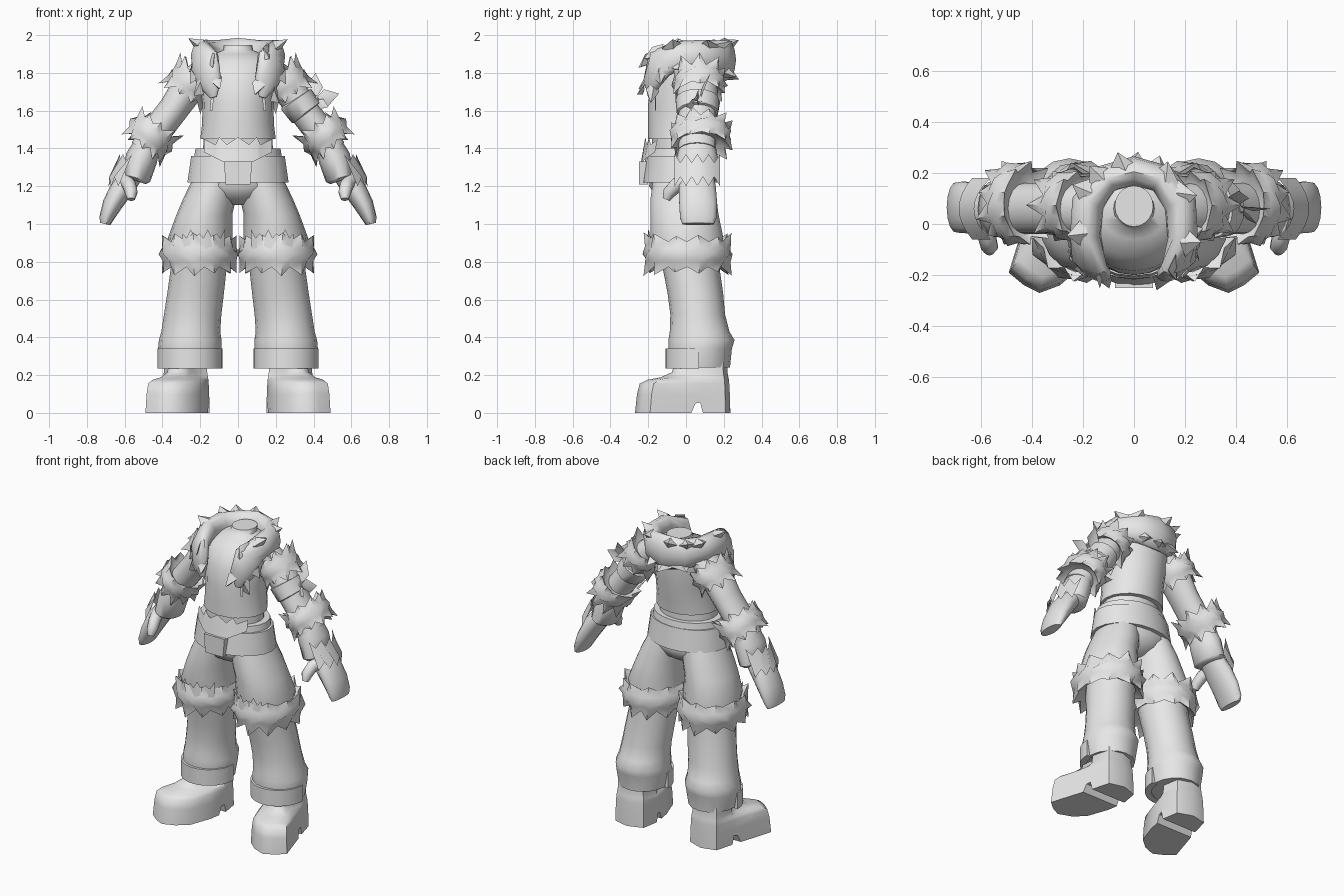
import bpy, bmesh, random
from math import sin, cos, pi, sqrt, radians
from mathutils import Vector as V

random.seed(4)
cube = bpy.data.objects.get("Cube")
if cube:
    bpy.data.objects.remove(cube)

grey = bpy.data.materials.new("plain_grey")
grey.use_nodes = True
grey.diffuse_color = (.8, .8, .8, 1)
grey.node_tree.nodes["Principled BSDF"].inputs["Base Color"].default_value = (.8, .8, .8, 1)
parts = []


def make(name, verts, faces, mirror=True):
    """Create the part, or a left and right pair of it."""
    for side, s in ((("left_", 1), ("right_", -1)) if mirror else (("", 1),)):
        mesh = bpy.data.meshes.new(side + name)
        mesh.from_pydata([(p[0] * s, p[1], p[2]) for p in verts], [], faces)
        bm = bmesh.new()
        bm.from_mesh(mesh)
        bmesh.ops.recalc_face_normals(bm, faces=bm.faces)
        bm.to_mesh(mesh)
        bm.free()
        mesh.materials.append(grey)
        ob = bpy.data.objects.new(side + name, mesh)
        bpy.context.collection.objects.link(ob)
        parts.append(ob)


def skin(rings, caps=True, closed=True):
    """Join equal rings of points into a surface."""
    n = len(rings[0])
    faces = [(i * n + j, i * n + (j + 1) % n, (i + 1) * n + (j + 1) % n, (i + 1) * n + j)
             for i in range(len(rings) - 1) for j in range(n if closed else n - 1)]
    if caps:
        faces += [tuple(range(n)), tuple(range(len(rings) * n - n, len(rings) * n))]
    return [p for r in rings for p in r], faces


def frame(t, ref):
    t = t.normalized()
    v = (ref - t * ref.dot(t)).normalized()
    return v.cross(t), v


def loft(path, n=16, flat=False, ref=None):
    """Elliptical sections (x, y, z, half width, half depth) along a path."""
    rings = []
    for i, (x, y, z, a, b) in enumerate(path):
        t = V(path[min(i + 1, len(path) - 1)][:3]) - V(path[max(i - 1, 0)][:3])
        if flat:
            t = V((0, 0, 1))
        u, v = frame(t, ref(x, y) if ref else V((0, 1, 0)))
        rings.append([V((x, y, z)) + u * a * cos(2 * pi * k / n) + v * b * sin(2 * pi * k / n)
                      for k in range(n)])
    return skin(rings)


def tuft(verts, faces, p, d, side, length, w):
    """Flat pointed lock of fur."""
    d = d.normalized()
    thick = d.cross(side).normalized() * w * .6
    k = len(verts)
    verts += [p + side * w, p + thick, p - side * w, p - thick, p + d * length]
    faces += [(k + j, k + (j + 1) % 4, k + 4) for j in range(4)]


def fur(name, centre, axis, a, b, width, count, length):
    """Puffy band around an ellipse whose rims are drawn out into points."""
    c, n = V(centre), count * 2
    t = V(axis).normalized()
    u, v = frame(t, V((0, 1, 0)))
    jitter = [random.uniform(.6, 1.35) for k in range(n)]
    rings = []
    for h, s, point in ((-.6, .8, 0), (-.9, 1, 1), (-.4, 1.12, .25), (0, 1.16, .5),
                        (.4, 1.12, .25), (.9, 1, 1), (.6, .8, 0)):
        ring = []
        for k in range(n):
            q = 2 * pi * (k + random.uniform(-.15, .15)) / n
            out = u * a * cos(q) + v * b * sin(q)
            tip = length * point * jitter[k] if k % 2 == (abs(h) > .3) else 0
            ring.append(c + out * s + out.normalized() * tip * .6
                        + t * (h * width + tip * .7 * ((h > 0) - (h < 0))))
        rings.append(ring)
    make(name, *skin(rings))


def band(name, c, a, b, z0, z1, thick, end, mirror, taper=0):
    """Strap around an ellipse, from angle pi onwards."""
    n, rings = 20, []
    for k in range(n + 1):
        q = pi + end * k / n
        rings.append([(c[0] + (a - m) * cos(q), c[1] + (b - m) * sin(q), z)
                      for m, z in ((0, z0), (taper, z1), (thick, z1), (thick, z0))])
    make(name, *skin(rings, end < 6), mirror)


def strip(name, top, bottom, mirror=True):
    make(name, *skin([top, bottom], False, False), mirror)


# Torso, neck and waist
make("torso", *loft([(0, -.025, 1.45, .2, .175), (0, -.02, 1.53, .19, .18), (0, -.01, 1.64, .188, .19),
     (0, .003, 1.76, .205, .187), (0, .03, 1.86, .2, .16), (0, .05, 1.9, .13, .11),
     (0, .06, 1.92, .08, .08), (0, .07, 1.948, .075, .08)], 20, True), False)
make("waist", *loft([(0, -.03, 1.33, .19, .15), (0, -.03, 1.47, .18, .15)], 20, True), False)
strip("drawstring", [V((.125, -.165, 1.7)), V((.14, -.16, 1.7))],
      [V((.135, -.165, 1.6)), V((.15, -.16, 1.6))])

# Hood collar with tufts
half = [(.13, -.185, 1.67, .02, .015), (.15, -.18, 1.75, .07, .04), (.178, -.14, 1.85, .1, .05),
        (.19, -.04, 1.89, .08, .06), (.18, .08, 1.89, .085, .065), (.11, .175, 1.875, .1, .06)]
path = half + [(0, .205, 1.87, .115, .06)] + [(-p[0],) + p[1:] for p in reversed(half)]
radial = lambda x, y: V((x * .7, y - .03, 0))
verts, faces = loft(path, 12, ref=radial)
for i in range(1, len(path) - 1):
    p, before, after = (V(path[j][:3]) for j in (i, i - 1, i + 1))
    t = (after - before).normalized()
    u, v = frame(t, radial(p.x, p.y))
    lapel = abs(t.z) > .4
    down = V((0, 0, -1.3 if lapel else 0))
    for s in (-1, 1):
        d = u * s * (.8 if lapel else .3) + v * .6 + down + t * random.uniform(-.7, .7)
        tuft(verts, faces, p + (after - before) * random.uniform(-.2, .2) + u * s * path[i][3] * .65
             + v * path[i][4] * .25, d, t, .075, .06)
make("fur_collar", verts, faces, False)

# Belt, buckle and jagged front patch
band("belt", (0, -.028), .268, .205, 1.22, 1.36, .07, 2 * pi, False, .02)
band("belt_lining", (0, -.028), .235, .185, 1.34, 1.4, .05, 2 * pi, False, .01)
make("buckle", *skin([[(-.075, y, 1.33), (.075, y, 1.33), (.065, y, 1.21), (-.065, y, 1.21)]
     for y in (-.25, -.2)]), False)
xs = (-.18, -.12, -.1, -.06, 0, .06, .1, .12, .18)
zs = (1.45, 1.42, 1.46, 1.42, 1.46, 1.42, 1.46, 1.42, 1.45)
strip("belt_patch", [V((x, -.215 + x * x * 2, z)) for x, z in zip(xs, zs)],
      [V((x, -.245 + x * x * 2.5, 1.29 + abs(x) * .5)) for x in xs], False)

# Trousers
make("hips", *loft([(0, -.01, 1.1, .06, .07), (0, -.015, 1.14, .16, .14), (0, -.02, 1.2, .25, .175),
     (0, -.025, 1.33, .215, .16)], 20, True), False)
make("thigh", *loft([(.2, .01, .8, .16, .18), (.2, .005, .93, .17, .195), (.178, -.008, 1.05, .148, .183),
     (.152, -.013, 1.13, .14, .178), (.115, -.02, 1.25, .12, .155)], 18, True))
make("lower_leg", *loft([(.255, .075, .24, .15, .158), (.255, .075, .34, .168, .168),
     (.253, .082, .385, .166, .175), (.25, .072, .43, .156, .158), (.24, .062, .52, .152, .145),
     (.225, .05, .63, .15, .147), (.21, .03, .75, .148, .15), (.2, .02, .85, .148, .16)], 16, True))
band("leg_strap", (.255, .07), .172, .178, .235, .34, .04, pi, True)
fur("knee_fur", (.208, .01, .84), (0, 0, 1), .172, .195, .075, 11, .06)
cols = [.07 + .0225 * k for k in range(11)]
front = lambda x: -.205 * sqrt(1 - ((x - .2) / .178) ** 2)
strip("thigh_patch", [V((x, front(x), .97 - .045 * (k % 2) - .02 * (k % 4 == 2))) for k, x in enumerate(cols)],
      [V((x, front(x) - .003, .87)) for x in cols])

# Boots, with an instep notch cut in the sole
outline = [(.17, .2), (.27, .235), (.37, .21), (.405, .08), (.45, -.06), (.49, -.19), (.43, -.24),
           (.37, -.27), (.29, -.24), (.22, -.18), (.17, -.04), (.15, .08)]
ankle = V((.28, .085))
rings = []
for z, toe, heel in ((0, 1, 1), (.1, .97, .98), (.155, .93, .96), (.175, .82, .95), (.188, .62, .93),
                     (.215, .45, .9), (.27, .4, .88)):
    ring = []
    for p in outline:
        q = ankle + (V(p) - ankle) * (toe if p[1] < 0 else heel)
        ring.append((q.x, q.y, z))
    rings.append(ring)
make("boot", *skin(rings))
boots = parts[-2:]
make("notch_cutter", *skin([[(x, .02, -.02), (x, .05, .05), (x, .075, .055), (x, .095, -.02)] for x in (.05, .6)]))
for boot, cutter in zip(boots, parts[-2:]):
    mod = boot.modifiers.new("notch", "BOOLEAN")
    mod.operation, mod.object = "DIFFERENCE", cutter
    bpy.context.view_layer.objects.active = boot
    bpy.ops.object.modifier_apply(modifier=mod.name)
for cutter in parts[-2:]:
    parts.remove(cutter)
    bpy.data.objects.remove(cutter)

# Sleeves and fur cuffs
make("sleeve", *loft([(.15, .05, 1.83, .07, .09), (.26, .06, 1.73, .09, .11), (.34, .06, 1.61, .08, .1),
     (.44, .06, 1.48, .08, .1), (.5, .06, 1.39, .075, .1)]))
fur("shoulder_fur", (.25, .07, 1.745), (.57, 0, -.8), .1, .115, .06, 9, .055)
fur("forearm_fur", (.46, .078, 1.47), (.62, 0, -.8), .105, .132, .062, 10, .055)

# Gloves
make("glove_cuff", *loft([(.48, .06, 1.42, .07, .095), (.51, .06, 1.35, .085, .11), (.54, .06, 1.245, .078, .112),
     (.545, .06, 1.23, .06, .09)]))
make("mitten", *loft([(.55, .06, 1.27, .055, .085), (.615, .06, 1.19, .062, .1), (.667, .065, 1.1, .052, .103),
     (.697, .065, 1.03, .038, .098), (.704, .065, 1.0, .028, .085)], 14))
make("thumb", *loft([(.6, .02, 1.23, .04, .038), (.575, -.05, 1.205, .04, .036), (.565, -.09, 1.165, .034, .034),
     (.565, -.105, 1.13, .02, .02)], 10, ref=lambda x, y: V((1, 0, 0))))
ys = [-.06 + .03 * k for k in range(9)]
bulge = lambda y: .025 - 4.5 * (y - .06) ** 2
strip("glove_patch", [V((.6 + bulge(y), y, 1.37 - .045 * (k % 2))) for k, y in enumerate(ys)],
      [V((.665 + bulge(y) * .8, y, 1.2 + .05 * (k % 2))) for k, y in enumerate(ys)])

# Armband with leafy knot, on the left arm only
make("armband", *loft([(.305, .06, 1.665, .085, .1), (.308, .06, 1.66, .096, .115), (.358, .06, 1.59, .092, .11),
     (.362, .06, 1.585, .08, .1)]), False)
make("knot", *loft([(.38, .06, 1.64, .025, .03), (.42, .07, 1.665, .02, .025)], 8), False)
for tip, wide in (((.41, .13, 1.8), .045), ((.535, .06, 1.69), .045), ((.48, .0, 1.62), .03)):
    base, end = V((.4, .07, 1.65)), V(tip)
    side = (end - base).cross(V((0, 1, 0))).normalized() * wide
    mid = base.lerp(end, .5)
    make("leaf", [base, mid + side, end, mid - side, mid + V((0, -.015, 0))],
         [(0, 1, 4), (1, 2, 4), (2, 3, 4), (3, 0, 4)], False)

# Smooth shading with sharp edges kept
bpy.ops.object.select_all(action="DESELECT")
for ob in parts:
    ob.select_set(True)
bpy.context.view_layer.objects.active = parts[0]
bpy.ops.object.shade_smooth_by_angle(angle=radians(50))
